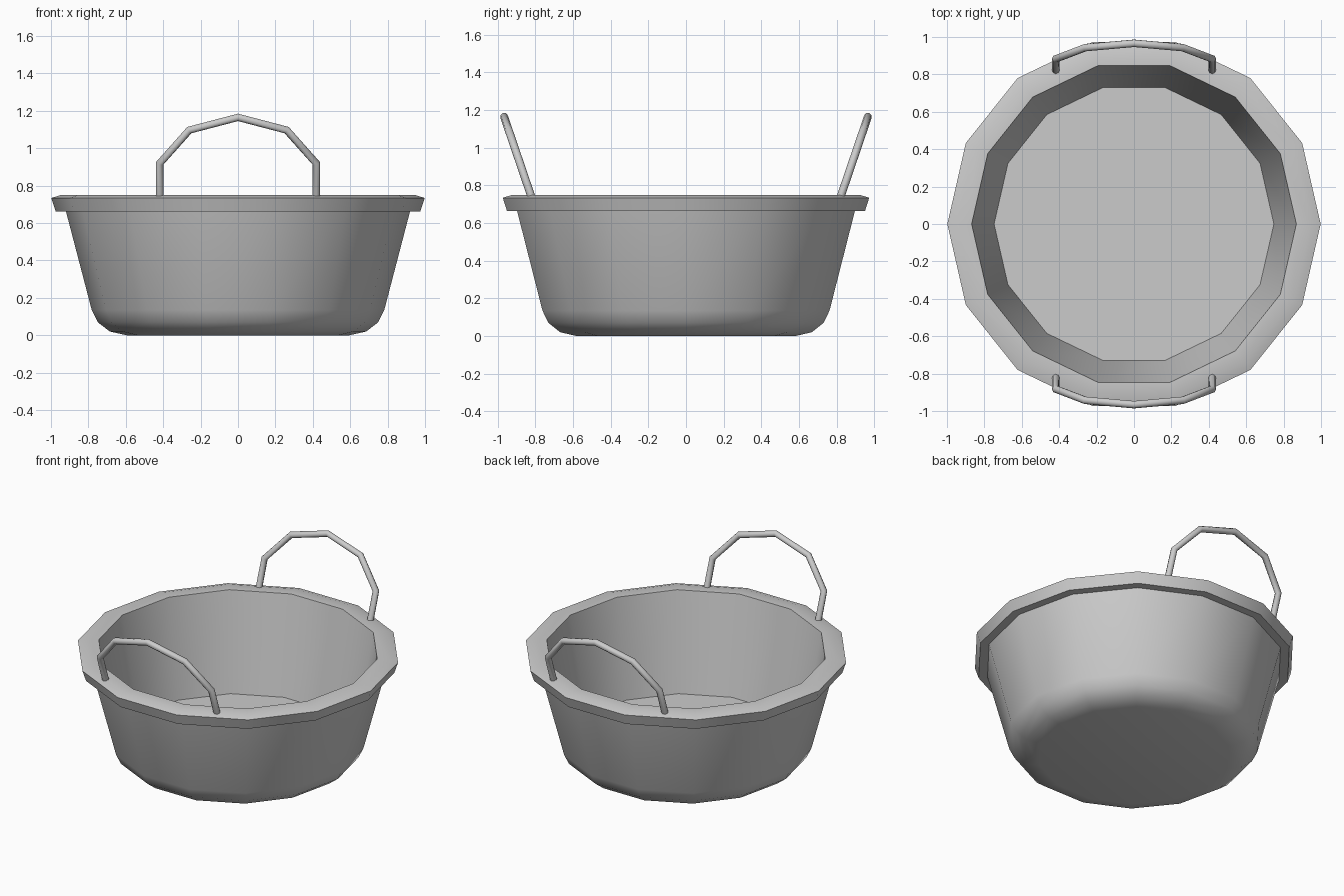
import bpy, bmesh, math

if "Cube" in bpy.data.objects:
    bpy.data.objects.remove(bpy.data.objects["Cube"])

SIDES = 14


def smooth(obj, angle):
    bpy.ops.object.select_all(action='DESELECT')
    obj.select_set(True)
    bpy.context.view_layer.objects.active = obj
    bpy.ops.object.shade_smooth_by_angle(angle=math.radians(angle))


def lathe(name, profile):
    bm = bmesh.new()
    rings = []
    for r, z in profile:
        rings.append([bm.verts.new((r * math.cos(2 * math.pi * i / SIDES),
                                    r * math.sin(2 * math.pi * i / SIDES), z))
                      for i in range(SIDES)])
    for a, b in zip(rings, rings[1:]):
        for i in range(SIDES):
            j = (i + 1) % SIDES
            bm.faces.new((a[i], a[j], b[j], b[i]))
    # flat underside and inner floor
    bm.faces.new(rings[0][::-1])
    bm.faces.new(rings[-1])
    mesh = bpy.data.meshes.new(name)
    bm.to_mesh(mesh)
    bm.free()
    obj = bpy.data.objects.new(name, mesh)
    bpy.context.collection.objects.link(obj)
    return obj


def handle(name, side):
    half = [(0.418, 0.735), (0.418, 0.92), (0.26, 1.097)]
    path = [(-x, z) for x, z in half] + [(0, 1.165)] + half[::-1]
    curve = bpy.data.curves.new(name, 'CURVE')
    curve.dimensions = '3D'
    curve.bevel_depth = 0.021
    curve.bevel_resolution = 2
    curve.use_fill_caps = True
    spline = curve.splines.new('POLY')
    spline.points.add(len(path) - 1)
    for p, (x, z) in zip(spline.points, path):
        # arch leans outwards
        p.co = (x, side * (0.825 + 0.34 * (z - 0.75)), z, 1)
    obj = bpy.data.objects.new(name, curve)
    bpy.context.collection.objects.link(obj)
    bpy.ops.object.select_all(action='DESELECT')
    obj.select_set(True)
    bpy.context.view_layer.objects.active = obj
    bpy.ops.object.convert(target='MESH')
    smooth(bpy.context.view_layer.objects.active, 50)


# Basin: underside, rounded foot, outer wall, thick rim, inner wall, floor
basin = lathe("basin", [
    (0.595, 0.0), (0.685, 0.02), (0.75, 0.07), (0.782, 0.135),
    (0.92, 0.663), (0.975, 0.663), (0.998, 0.734), (0.947, 0.75),
    (0.868, 0.75), (0.748, 0.10)])
smooth(basin, 35)

# Two leaning handles
handle("front_handle", -1)
handle("back_handle", 1)
